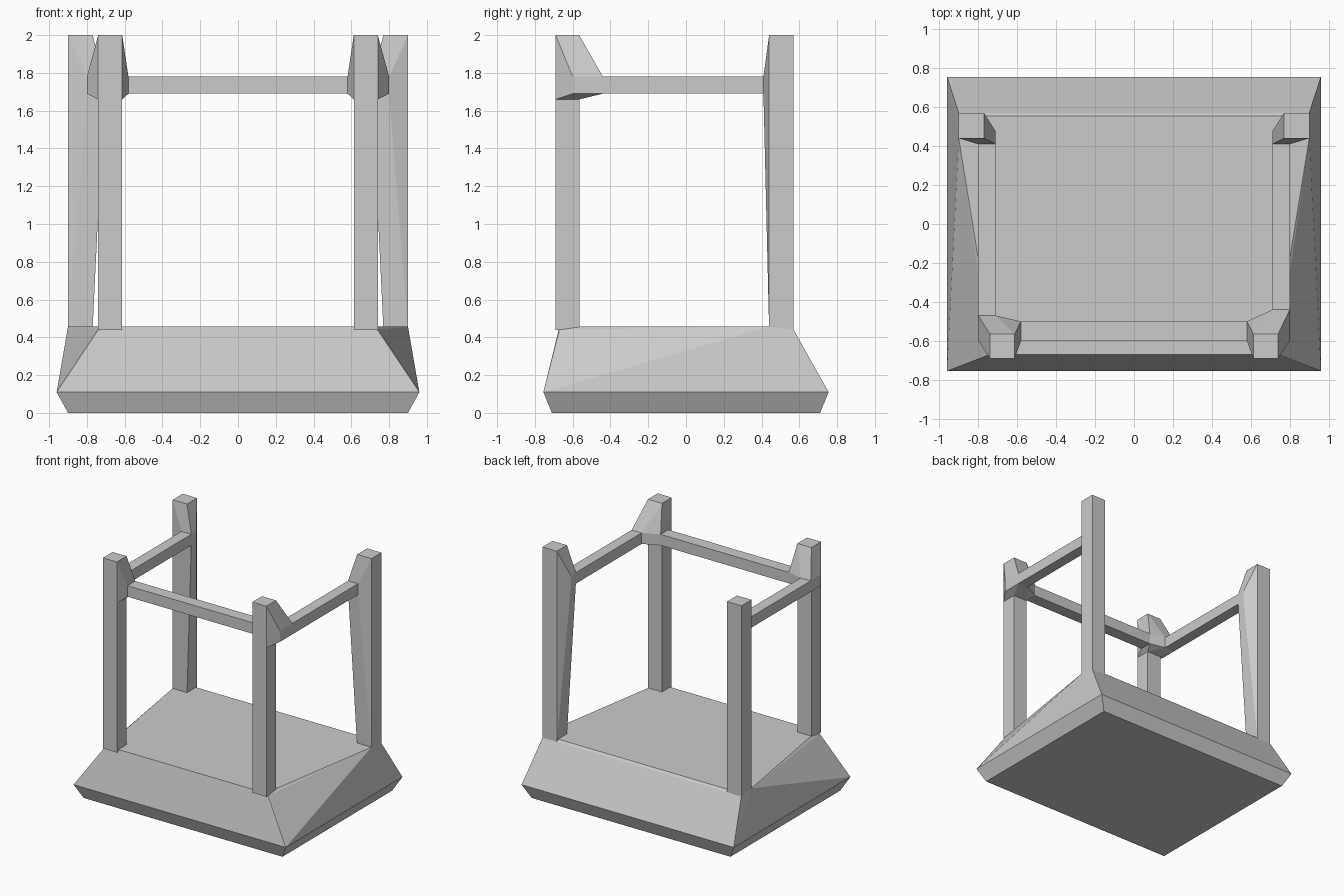
import bpy, bmesh
from itertools import product

if "Cube" in bpy.data.objects:
    bpy.data.objects.remove(bpy.data.objects["Cube"])


def corners(x0, x1, y0, y1, z0, z1):
    return list(product((x0, x1), (y0, y1), (z0, z1)))


def solid(name, points):
    """Flat-faced convex solid wrapped around the given points."""
    bm = bmesh.new()
    for p in dict.fromkeys(points):
        bm.verts.new(p)
    bmesh.ops.convex_hull(bm, input=bm.verts[:])
    bmesh.ops.delete(bm, geom=[v for v in bm.verts if not v.link_faces], context='VERTS')
    bmesh.ops.dissolve_limit(bm, angle_limit=0.01, verts=bm.verts[:], edges=bm.edges[:])
    bmesh.ops.recalc_face_normals(bm, faces=bm.faces[:])
    me = bpy.data.meshes.new(name)
    bm.to_mesh(me)
    bm.free()
    ob = bpy.data.objects.new(name, me)
    bpy.context.collection.objects.link(ob)
    return ob


def flip(points, s):
    return [(s * x, y, z) for x, y, z in points]


LOW, HIGH = 1.69, 1.78   # rail heights

# Seat: bottom, widest rim, tapered upper outline
half_seat = [(0.90, -0.71, 0), (0.90, 0.71, 0),
             (0.96, -0.755, 0.11), (0.96, 0.755, 0.11),
             (0.74, -0.67, 0.44), (0.72, -0.67, 0.457),
             (0.90, 0.44, 0.457), (0.90, 0.57, 0.44), (0.88, 0.555, 0.457)]
solid("seat", half_seat + flip(half_seat, -1))

# Front rail
solid("front_rail", corners(-0.59, 0.59, -0.60, -0.50, LOW, HIGH))

for side, s in (("left", -1), ("right", 1)):
    inner = -0.47 if s < 0 else -0.44

    # Front leg with the flared joint where two rails meet
    solid(f"{side}_front_leg",
          flip(corners(0.613, 0.74, -0.69, -0.565, 0.44, 1.70), s))
    joint = corners(0.613, 0.74, -0.69, -0.565, 1.66, 2.0)
    joint += corners(0.71, 0.80, inner, inner, LOW, HIGH)
    joint += corners(0.80, 0.80, -0.60, inner, LOW, HIGH)
    joint += corners(0.58, 0.58, -0.60, -0.50, LOW, HIGH)
    solid(f"{side}_front_joint", flip(joint, s))

    # Back leg swelling inward to the side rail
    back = corners(0.77, 0.90, 0.44, 0.57, 0.44, 2.0)
    back += corners(0.71, 0.80, 0.41, 0.41, LOW, HIGH)
    back += corners(0.71, 0.71, 0.41, 0.475, LOW, HIGH)
    solid(f"{side}_back_leg", flip(back, s))

    # Side rail
    solid(f"{side}_rail",
          flip(corners(0.71, 0.80, inner - 0.01, 0.415, LOW, HIGH), s))
